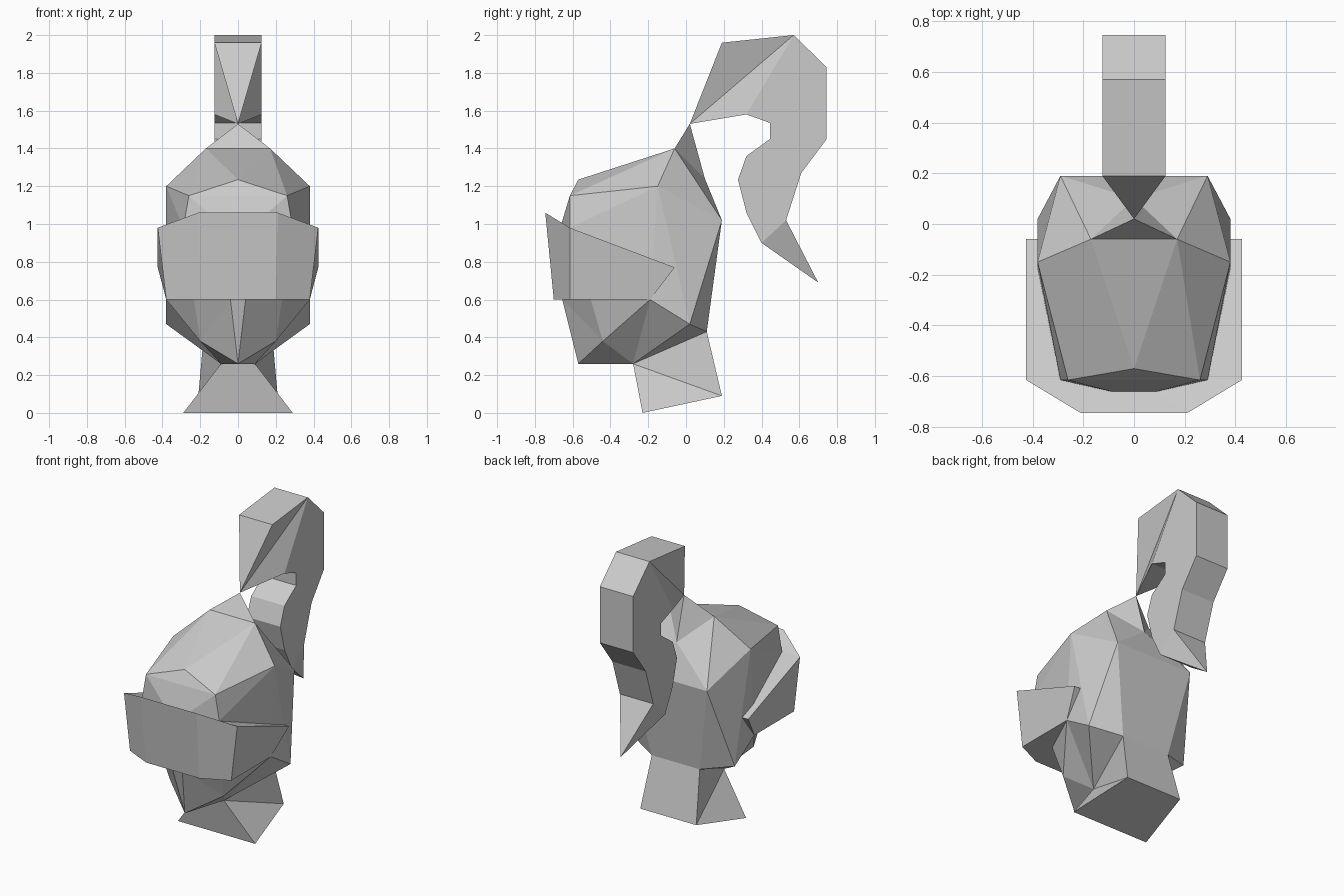
import bpy
import bmesh

cube = bpy.data.objects.get("Cube")
if cube:
    bpy.data.objects.remove(cube, do_unlink=True)

grey = bpy.data.materials.new("light_grey")
grey.use_nodes = True
grey.diffuse_color = (0.6, 0.6, 0.6, 1)
bsdf = next(n for n in grey.node_tree.nodes if n.type == 'BSDF_PRINCIPLED')
bsdf.inputs["Base Color"].default_value = (0.6, 0.6, 0.6, 1)
bsdf.inputs["Roughness"].default_value = 0.8


def finish(name, bm):
    bmesh.ops.recalc_face_normals(bm, faces=bm.faces)
    mesh = bpy.data.meshes.new(name)
    bm.to_mesh(mesh)
    bm.free()
    mesh.materials.append(grey)
    obj = bpy.data.objects.new(name, mesh)
    bpy.context.collection.objects.link(obj)
    return obj


def mirrored(name, points, faces):
    """Lower-case letters are points on +x, upper-case their mirror images."""
    bm = bmesh.new()
    verts = {}
    for key, (x, y, z) in points.items():
        verts[key] = bm.verts.new((x, y, z))
        verts[key.upper()] = bm.verts.new((-x, y, z)) if x else verts[key]
    done = set()
    for face in faces.split():
        for side in (face, face.swapcase()):
            corners = [verts[k] for k in side]
            if frozenset(corners) not in done:
                done.add(frozenset(corners))
                bm.faces.new(corners)
    return finish(name, bm)


# Shared landmarks of the head
cheek, nose = (.29, -.615, .98), (.09, -.66, 1.0)
jaw_corner = (.38, -.19, .6)
throat, nape = (.09, -.28, .26), (.18, .11, .43)
knot = (0, .02, 1.53)

# Faceted head, rising to a point at the crown
mirrored("head", {
    "a": knot, "c": (.17, -.06, 1.4), "n": (0, .1, 1.24),
    "b": (.29, .19, 1.02), "t": (.38, -.15, 1.2),
    "m": (0, -.57, 1.235), "w": (.26, -.615, 1.15),
    "k": cheek, "o": nose, "l": (.04, -.655, .6),
    "h": (0, -.57, .26), "j": (.2, -.44, .38), "g": jaw_corner,
    "e": (.38, .02, .47), "r": throat, "p": nape,
}, "acC acn cbn ctb nbB bpPB teb bep tge tkg twk cwt cmw cCm mwW "
   "wWOo wko olLO okl klj kgj ljh lhL jgr hjr ger epr hrR rpPR")

# Flared neck
mirrored("neck", {
    "r": throat, "p": nape, "f": (.29, -.23, 0), "q": (.21, .19, .09),
}, "rfFR rfq rqp pqQP fqQF rpPR")

# Guard wrapped round the lower face
mirrored("face_guard", {
    "a": (.21, -.745, 1.06), "b": (.425, -.615, .98), "c": (.425, -.06, .77),
    "g": jaw_corner, "d": (.38, -.615, .6), "i": (.2, -.7, .6),
    "o": nose, "k": cheek, "s": (.36, -.06, .77),
}, "aAIi abdi bcgd aoOA abko bcsk cgs gdiIDG oksSKO sgGS")

# Curling plume: a side outline given width, closed to a point at both ends
outline = [(.19, 1.96), (.57, 2.0), (.745, 1.83), (.745, 1.45), (.61, 1.27),
           (.53, 1.02), (.4, .9), (.32, 1.06), (.275, 1.235), (.32, 1.36),
           (.445, 1.45), (.445, 1.535), (.32, 1.58)]
bm = bmesh.new()
left, right = ([bm.verts.new((x, y, z)) for y, z in outline] for x in (.125, -.125))
root = bm.verts.new(knot)
tip = bm.verts.new((0, .7, .69))
last = len(outline) - 1
for i in range(last):
    if i != 5:  # the tip closes this gap
        bm.faces.new((left[i], left[i + 1], right[i + 1], right[i]))
for side in (left, right):
    bm.faces.new(side[1:])
    bm.faces.new((root, side[0], side[1]))
    bm.faces.new((root, side[1], side[last]))
    bm.faces.new((tip, side[5], side[6]))
for i, point in ((0, root), (last, root), (5, tip), (6, tip)):
    bm.faces.new((left[i], right[i], point))
finish("plume", bm)
